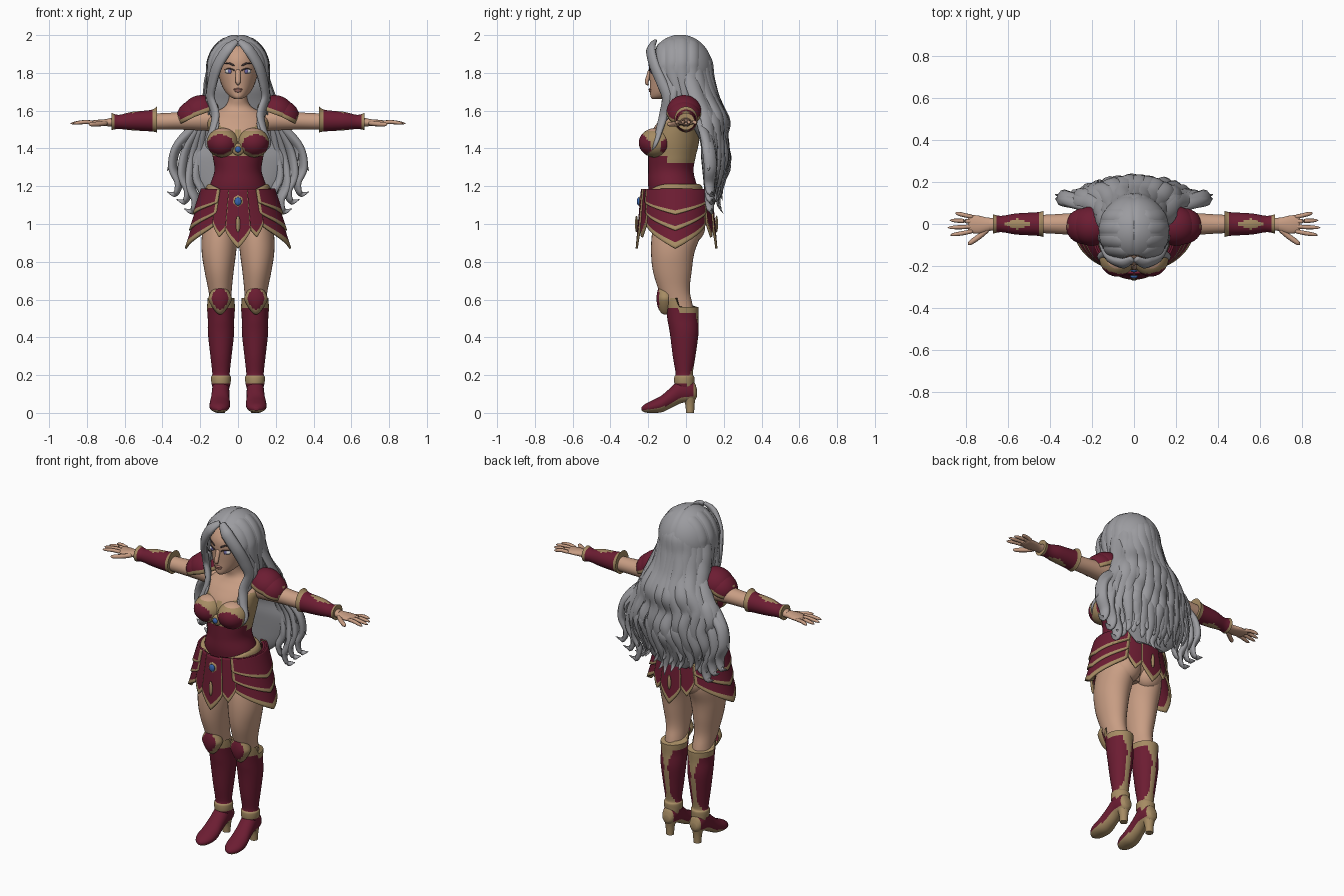
import bpy, bmesh, random
from math import sin, cos, pi, radians, sqrt, exp
from mathutils import Vector, Matrix

if "Cube" in bpy.data.objects:
    bpy.data.objects.remove(bpy.data.objects["Cube"])
random.seed(4)

# Palette
COLOURS = {"skin": (.58, .34, .23), "silver_hair": (.33, .33, .35), "crimson": (.15, .012, .032),
           "gold": (.38, .26, .125), "gem_blue": (.04, .13, .42), "eye_white": (.65, .65, .66),
           "iris_violet": (.16, .15, .4), "lash_brown": (.06, .04, .04), "lip_rose": (.42, .19, .15)}
MATS = {}
for key, rgb in COLOURS.items():
    m = MATS[key] = bpy.data.materials.new(key)
    m.use_nodes = True
    m.diffuse_color = (*rgb, 1)
    m.node_tree.nodes["Principled BSDF"].inputs["Base Color"].default_value = (*rgb, 1)


def finish(name, bm, paint, warp=None, mirror=False, solid=0, angle=45):
    """Paint faces by rule, reshape, and turn the bmesh into an object."""
    used = []
    bm.normal_update()
    for f in bm.faces:
        key = paint if isinstance(paint, str) else paint(f.calc_center_median(), f.normal)
        if key not in used:
            used.append(key)
        f.material_index = used.index(key)
    if warp:
        for v in bm.verts:
            v.co = warp(v.co.copy())
    bmesh.ops.recalc_face_normals(bm, faces=bm.faces)
    me = bpy.data.meshes.new(name)
    bm.to_mesh(me)
    bm.free()
    for key in used:
        me.materials.append(MATS[key])
    me.shade_smooth()
    me.set_sharp_from_angle(angle=radians(angle))
    ob = bpy.data.objects.new(name, me)
    bpy.context.collection.objects.link(ob)
    if solid:
        mod = ob.modifiers.new("thickness", 'SOLIDIFY')
        mod.thickness, mod.offset = solid, 0
    if mirror:
        ob.modifiers.new("mirror", 'MIRROR').use_clip = False
    return ob


def smooth(rows, sub):
    """Resample rows of numbers along a smooth spline."""
    out = []
    for i in range(len(rows) - 1):
        a, b, c, d = (rows[max(0, min(len(rows) - 1, i + k))] for k in (-1, 0, 1, 2))
        for s in range(sub):
            t = s / sub
            out.append([q + .5 * t * (r - p + t * (2*p - 5*q + 4*r - w + t * (3*(q - r) + w - p)))
                        for p, q, r, w in zip(a, b, c, d)])
    return out + [list(rows[-1])]


def skin_rings(bm, rings):
    loops = [[bm.verts.new(p) for p in ring] for ring in rings]
    n = len(loops[0])
    for lo, hi in zip(loops, loops[1:]):
        for j in range(n):
            bm.faces.new((lo[j], lo[(j+1) % n], hi[(j+1) % n], hi[j]))
    bm.faces.new(loops[0])
    bm.faces.new(loops[-1])


def loft(name, axis, rows, paint, sides=32, sub=5, **kw):
    """Ellipse sections: position, side centre, low, high, side radius."""
    place = {'x': lambda t, a, b: (t, a, b), 'y': lambda t, a, b: (a, t, b),
             'z': lambda t, a, b: (a, b, t)}[axis]
    rings = []
    for t, ca, lo, hi, ra in smooth(rows, sub):
        rings.append([place(t, ca + ra * cos(2*pi*j/sides), (lo+hi)/2 + (hi-lo)/2 * sin(2*pi*j/sides))
                      for j in range(sides)])
    bm = bmesh.new()
    skin_rings(bm, rings)
    return finish(name, bm, paint, **kw)


def ball(name, c, r, paint, tilt=0, keep=None, shape=None, seg=32, **kw):
    """Ellipsoid, painted and trimmed in unit-sphere space."""
    bm = bmesh.new()
    bmesh.ops.create_uvsphere(bm, u_segments=seg, v_segments=seg * 3 // 4, radius=1)
    if keep:
        drop = [f for f in bm.faces if not keep(f.calc_center_median())]
        bmesh.ops.delete(bm, geom=drop, context='FACES')
    mat = Matrix.Translation(c) @ Matrix.Rotation(tilt, 4, 'Y') @ Matrix.Diagonal((*r, 1))
    return finish(name, bm, paint, warp=lambda v: mat @ (shape(v) if shape else v), **kw)


def lock(bm, pts, w, th, p=2.5, sub=6, sides=8):
    """Flattened tapering strand along a smooth path."""
    path = [Vector(q) for q in smooth(pts, sub)]
    rings = []
    for i, c in enumerate(path):
        t = i / (len(path) - 1)
        tan = (path[min(i+1, len(path)-1)] - path[max(i-1, 0)]).normalized()
        side = tan.cross(Vector((c.x, c.y + .03, max(0, c.z - 1.82)))).normalized()
        out = side.cross(tan)
        k = max(.05, min(1, .5 + 4*t) * (1 - t**p))
        rings.append([c + side * w*k*cos(2*pi*j/sides) + out * th*k*sin(2*pi*j/sides) for j in range(sides)])
    skin_rings(bm, rings)


def strands(name, paint, items, **kw):
    bm = bmesh.new()
    for item in items:
        lock(bm, *item)
    return finish(name, bm, paint, angle=80, **kw)


# Torso with bodice
def bodice(p, n):
    neck = max(1.475 + .5 * abs(p.x), 1.5 if abs(p.x) < .015 else 0) if p.y < -.03 else 1.51
    if p.z > neck or p.z < 1.1:
        return "skin"
    return "gold" if p.z > 1.355 - (.03 if p.y > -.1 else 0) else "crimson"

loft("torso", 'z', [(.93, 0, -.12, .03, .07), (1, 0, -.165, .08, .155), (1.1, 0, -.18, .1, .17),
     (1.2, 0, -.2, .06, .15), (1.28, 0, -.2, .04, .125), (1.35, 0, -.2, .05, .133),
     (1.43, 0, -.2, .068, .148), (1.5, 0, -.175, .07, .158), (1.55, 0, -.14, .065, .16),
     (1.59, 0, -.105, .055, .125), (1.62, 0, -.09, .035, .073), (1.66, 0, -.095, .025, .05),
     (1.74, 0, -.11, .02, .048)], bodice, sides=64, sub=8)

def cup(p, n):
    if p.z > .8:
        return "skin"
    return "crimson" if ((p.x - .15) / .8)**2 + ((p.z + .12) / .68)**2 < 1 else "gold"

ball("bust_cups", (.08, -.16, 1.43), (.085, .09, .078), cup, seg=40, mirror=True)
ball("seat_curves", (.075, .03, .99), (.082, .072, .09), "skin", mirror=True)
ball("bust_gem_setting", (0, -.205, 1.395), (.032, .016, .032), "gold")
ball("bust_gem", (0, -.22, 1.395), (.016, .01, .016), "gem_blue")

# Belt dipping to a clasp
def dip(v):
    if v.y < -.05:
        v.z -= .075 * max(0, 1 - abs(v.x) / .15)
    return v

loft("belt", 'z', [(1.14, 0, -.222, .095, .176), (1.15, 0, -.23, .1, .182), (1.175, 0, -.226, .09, .175),
     (1.2, 0, -.226, .085, .168), (1.212, 0, -.215, .07, .155)], "gold", sides=64, sub=3, warp=dip)
ball("clasp", (0, -.232, 1.115), (.036, .018, .045), "gold", seg=8)
ball("clasp_gem", (0, -.25, 1.12), (.018, .01, .022), "gem_blue")

# Skirt plates
def plate(name, a0, a1, edge, point, off, band, mirror):
    bm = bmesh.new()
    bmesh.ops.create_grid(bm, x_segments=28, y_segments=20, size=1)
    def bend(c):
        ang = radians(a0 + (a1 - a0) * (c.x + 1) / 2)
        z = 1.185 + (edge + (point - edge) * (1 - abs(c.x))**.8 - 1.185) * (c.y + 1) / 2
        rx, ry = .168 + .33 * (1.2 - z) + off, .165 + .09 * (1.2 - z) + off
        return Vector((rx * cos(ang), -.05 + ry * sin(ang), z))
    finish(name, bm, lambda p, n: "gold" if p.y > 1 - band or abs(p.x) > .92 else "crimson",
           warp=bend, mirror=mirror, solid=.012)

for tier, (edge, point) in enumerate([(1.0, .87), (1.06, .965), (1.115, 1.05)]):
    plate(f"hip_plate_{tier + 1}", -60, 56, edge, point, .009 * tier, .17 + .05 * tier, True)
for side, mid in (("front", -90), ("back", 90)):
    plate(side + "_tab", mid - 15, mid + 15, .97, .87, .016, .16, False)
    plate(side + "_side_tab", mid + 10, mid + 34, 1.01, .93, .008, .16, True)
    ball(side + "_tab_stud", (0, -.05 + (.212 if mid > 0 else -.212), 1.0), (.012, .008, .045), "gold", seg=8)

# Legs, boots and knee guards
loft("legs", 'z', [(1.05, .085, -.16, .08, .08), (.95, .096, -.18, .08, .094), (.85, .101, -.185, .045, .091),
     (.75, .1, -.175, .03, .077), (.65, .095, -.145, .02, .062), (.57, .091, -.115, .035, .056),
     (.45, .09, -.08, .055, .058)], "skin", mirror=True)

def boot_paint(p, n):
    strip = .013 + .28 * max(0, p.z - .44) + .4 * max(0, .26 - p.z)
    front = n.y < -.2 and abs(p.x - .09) < strip
    return "gold" if p.z > .535 or .155 < p.z < .2 or front else "crimson"

def boot_rim(v):
    v.z += max(0, v.z - .48) * (.35 if v.y < -.04 else -.15)
    return v

loft("boots", 'z', [(.575, .09, -.112, .066, .074), (.55, .09, -.11, .066, .073), (.5, .09, -.1, .065, .07),
     (.42, .09, -.085, .066, .069), (.3, .09, -.07, .05, .056), (.21, .09, -.055, .036, .046),
     (.19, .09, -.062, .044, .052), (.16, .09, -.062, .044, .051), (.13, .09, -.055, .045, .044)],
     boot_paint, sides=48, sub=6, warp=boot_rim, mirror=True)
loft("shoes", 'y', [(.058, .092, .085, .125, .02), (.045, .092, .068, .16, .036), (.015, .092, .058, .18, .044),
     (-.03, .092, .05, .18, .046), (-.08, .094, .025, .135, .048), (-.13, .096, .003, .092, .054),
     (-.18, .098, 0, .066, .052), (-.215, .098, .002, .048, .036), (-.235, .098, .012, .03, .012)],
     lambda p, n: "gold" if n.z < -.45 or p.y > .04 else "crimson", mirror=True)
loft("heels", 'z', [(0, .092, 0, .043, .022), (.05, .092, -.005, .046, .026), (.1, .092, -.025, .055, .038)],
     "gold", sides=20, mirror=True)

def diamond(v):
    return Vector((v.x * (1 - .45 * abs(v.z)), v.y, v.z * (1.08 if v.z > 0 else 1)))

ball("knee_guards", (.095, -.11, .605), (.064, .046, .085),
     lambda p, n: "crimson" if (p.x / .72)**2 + (p.z / .68)**2 < 1 else "gold",
     keep=lambda p: p.y < .3, shape=diamond, mirror=True)

# Arms, bracers and pauldrons
loft("arms", 'x', [(.1, 0, 1.49, 1.6, .055), (.2, 0, 1.495, 1.61, .058), (.32, 0, 1.5, 1.592, .05),
     (.42, 0, 1.5, 1.586, .044), (.52, 0, 1.505, 1.585, .042), (.62, 0, 1.512, 1.57, .033),
     (.69, -.002, 1.517, 1.558, .03)], "skin", mirror=True)
loft("bracers", 'x', [(.43, 0, 1.485, 1.622, .062), (.46, 0, 1.49, 1.604, .056), (.56, 0, 1.496, 1.594, .05),
     (.63, 0, 1.503, 1.578, .039), (.67, 0, 1.497, 1.588, .046)],
     lambda p, n: "gold" if p.x < .452 or p.x > .652 or (abs(p.y) < .026 - .35 * abs(p.x - .55)
     and abs(p.x - .55) < .07) else "crimson", sub=8, mirror=True)
for name, c, r, tilt in (("upper_pauldrons", (.2, -.01, 1.59), (.095, .088, .085), .35),
                         ("lower_pauldrons", (.235, -.01, 1.575), (.085, .08, .075), .45)):
    ball(name, c, r, lambda p, n: "gold" if p.z < .14 or (p.x > .82) or abs(p.y) < .07 and p.x > .55
         else "crimson", tilt, keep=lambda p: p.z > -.15, solid=.012, mirror=True)

# Hands
loft("palms", 'x', [(.67, 0, 1.517, 1.556, .029), (.7, -.003, 1.518, 1.555, .034), (.74, -.003, 1.52, 1.552, .043),
     (.775, 0, 1.522, 1.548, .042), (.79, 0, 1.526, 1.544, .036)], "skin", sides=20, mirror=True)
digits = []
for k, tip in enumerate((.85, .877, .888, .875)):
    y = .033 - .022 * k
    digits.append(([(.765, y, 1.536), (.81, y * 1.3, 1.54), (tip, y * 1.6, 1.532)], .0105, .0105, 8))
digits.append(([(.69, -.02, 1.535), (.73, -.055, 1.53), (.765, -.08, 1.528), (.79, -.098, 1.528)], .013, .013, 8))
strands("fingers", "skin", digits, mirror=True)

# Head and face
loft("head", 'z', [(1.662, 0, -.18, -.13, .018), (1.675, 0, -.188, -.06, .043), (1.7, 0, -.19, 0, .067),
     (1.74, 0, -.191, .05, .088), (1.8, 0, -.194, .08, .104), (1.87, 0, -.194, .09, .108),
     (1.93, 0, -.158, .08, .09), (1.965, 0, -.1, .03, .05)], "skin", sides=40)
strands("nose", "skin", [([(0, -.188, 1.82), (0, -.2, 1.78), (0, -.208, 1.75), (0, -.198, 1.735)], .014, .011, 6)])
ball("upper_lip", (0, -.19, 1.713), (.025, .008, .006), "lip_rose", seg=16)
ball("lower_lip", (0, -.188, 1.704), (.02, .009, .007), "lip_rose", seg=16)
ball("eyes", (.045, -.172, 1.808), (.025, .015, .013), "eye_white", seg=20, mirror=True)
ball("irises", (.043, -.182, 1.808), (.011, .0075, .012), "iris_violet", seg=16, mirror=True)
strands("brows_and_lashes", "lash_brown", [
    ([(.02, -.196, 1.838), (.05, -.183, 1.852), (.086, -.146, 1.845)], .005, .004),
    ([(.018, -.193, 1.812), (.045, -.187, 1.823), (.076, -.158, 1.816)], .004, .004)], mirror=True)

# Hair cap with a centre parting and face opening
def covers(p):
    x, y, z = .16 * p.x, .165 * p.y - .03, 1.82 + .175 * p.z
    opening = y < -.07 and z < 1.945 and abs(x) < .108 * sqrt(max(0, 1.945 - z) / .14)
    return z > 1.71 and not opening

ball("hair_cap", (0, -.03, 1.82), (.16, .165, .176), "silver_hair", keep=covers, solid=.014, seg=64,
     shape=lambda v: v * (1 - .03 * exp(-(v.x / .05)**2)))
loft("hair_mass", 'z', [(1.9, 0, -.04, .1, .12), (1.75, 0, -.07, .115, .152), (1.65, 0, -.04, .14, .165),
     (1.55, 0, .0, .17, .19), (1.45, 0, .07, .19, .24), (1.35, 0, .08, .18, .26), (1.25, 0, .09, .19, .24),
     (1.16, 0, .1, .17, .17), (1.1, 0, .12, .15, .1)], "silver_hair", sides=40)

# Wavy back locks laid over the mass: height, depth, half width
FLOW = [(1.955, .05, .03), (1.86, .108, .12), (1.75, .12, .15), (1.62, .16, .175), (1.5, .2, .215),
        (1.4, .192, .265), (1.3, .215, .29), (1.2, .19, .285), (1.1, .175, .27), (1.05, .19, .28)]
back = []
for layer, count in enumerate((13, 10)):
    for i in range(count):
        t = -1 + 2 * i / (count - 1)
        cut, phase = random.uniform(0, .03) + .09 * abs(t) + .05 * layer, random.uniform(0, 2)
        pts = []
        for z, deep, wide in FLOW:
            z = 1.955 - (1.955 - z) * (.905 - cut) / .905
            inner = -.03 + .13 * min(1, max(0, (1.8 - z) / .35))
            wave = .016 * min(1, (1.955 - z) * 2)
            pts.append((t * wide * (1 - .1 * layer) + wave * sin(z * 24 + phase),
                        inner + (deep - inner) * sqrt(1 - .9 * t * t) + .5 * wave * cos(z * 24 + phase)
                        + .012 * layer, z))
        back.append((pts, .042, .019, 4))
strands("back_locks", "silver_hair", back)

# Side locks: swept from the parting, framing the face, and flicked outward
side = []
for s in (-.13, -.08, -.02, .04):
    k = .97 * sqrt(1 - ((s + .03) / .165)**2)
    pts = [(.162 * k * sin(a), s, 1.82 + .176 * k * cos(a)) for a in (.1, .5, .9, 1.3, 1.65)]
    pts += [(.155, s * .7 + .01, 1.7), (.15, s * .6 + .02, 1.62), (.165, s * .5 + .04, 1.54)]
    side.append((pts, .036, .014, 4))
side += [([(.008, -.165, 1.968), (.055, -.186, 1.925), (.108, -.168, 1.84), (.135, -.13, 1.75), (.145, -.1, 1.67),
           (.12, -.118, 1.58), (.135, -.14, 1.5), (.165, -.16, 1.43), (.15, -.18, 1.39)], .034, .02, 4),
         ([(.14, -.06, 1.76), (.155, -.07, 1.67), (.14, -.08, 1.6), (.11, -.14, 1.53), (.125, -.16, 1.47)], .026, .018)]
for dx, dz in ((0, 0), (-.05, -.04), (-.09, -.09), (-.13, -.05)):
    side.append(([(.15, .07, 1.58), (.24 + dx/2, .1, 1.49), (.325 + dx, .12 - dz/4, 1.4 + dz/2),
                  (.345 + dx, .13, 1.3 + dz), (.315 + dx, .125, 1.22 + dz), (.33 + dx, .13, 1.16 + dz),
                  (.375 + dx, .14, 1.17 + dz)], .04, .022, 4))
side.append(([(.2, .08, 1.53), (.28, .1, 1.47), (.335, .115, 1.4), (.355, .12, 1.33), (.375, .12, 1.28)], .03, .02))
strands("side_locks", "silver_hair", side, mirror=True)
